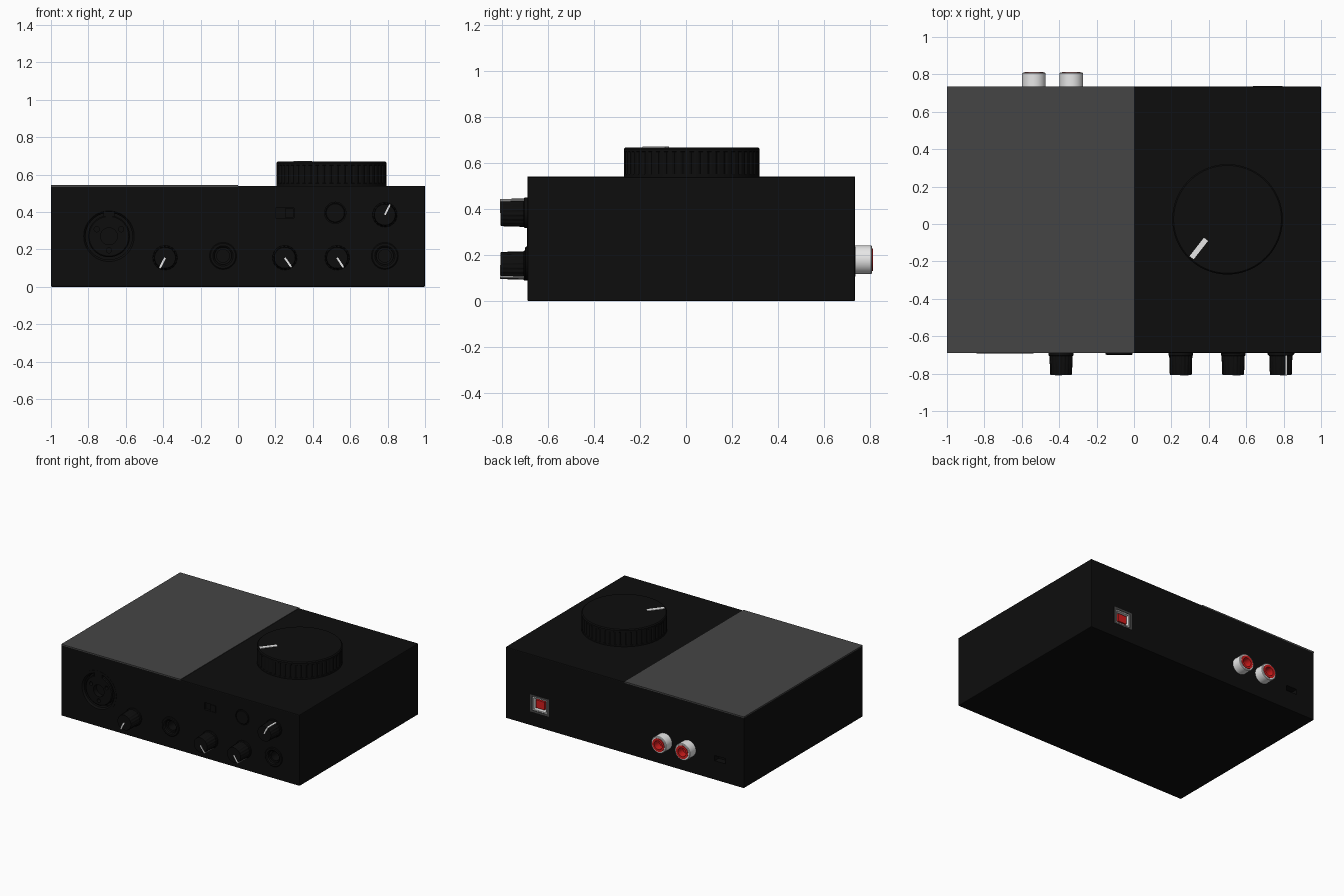
import bpy, bmesh, math
from mathutils import Matrix, Vector

if "Cube" in bpy.data.objects:
    bpy.data.objects.remove(bpy.data.objects["Cube"])


def material(name, rgb):
    m = bpy.data.materials.new(name)
    m.diffuse_color = (*rgb, 1)
    m.use_nodes = True
    m.node_tree.nodes["Principled BSDF"].inputs["Base Color"].default_value = m.diffuse_color
    return m


BLACK = material("black", (0.004, 0.004, 0.004))
GREY = material("grey", (0.06, 0.06, 0.06))
WHITE = material("white", (0.8, 0.8, 0.8))
RED = material("red", (0.65, 0.012, 0.012))

FRONT, BACK, TOP = -0.69, 0.735, 0.54
TO_FRONT = Matrix.Rotation(math.radians(90), 4, 'X')
TO_BACK = Matrix.Rotation(math.radians(-90), 4, 'X')
UP = Matrix.Identity(4)


def finish(name, bm, mat, matrix=UP, smooth=False):
    bmesh.ops.remove_doubles(bm, verts=bm.verts, dist=1e-5)
    bmesh.ops.recalc_face_normals(bm, faces=bm.faces)
    bm.transform(matrix)
    me = bpy.data.meshes.new(name)
    bm.to_mesh(me)
    bm.free()
    me.materials.append(mat)
    ob = bpy.data.objects.new(name, me)
    bpy.context.collection.objects.link(ob)
    if smooth:
        bpy.ops.object.select_all(action='DESELECT')
        ob.select_set(True)
        bpy.context.view_layer.objects.active = ob
        bpy.ops.object.shade_smooth_by_angle(angle=math.radians(30))
    return ob


def box(name, lo, hi, mat, matrix=UP, bevel=0.0):
    bm = bmesh.new()
    lo, hi = Vector(lo), Vector(hi)
    size = Matrix.Diagonal((*(hi - lo), 1))
    bmesh.ops.create_cube(bm, size=1, matrix=Matrix.Translation((lo + hi) / 2) @ size)
    if bevel:
        bmesh.ops.bevel(bm, geom=bm.edges[:], offset=bevel, segments=2, affect='EDGES', profile=0.5)
    return finish(name, bm, mat, matrix)


def lathe(name, profile, mat, matrix=UP, segs=40, shape=None, smooth=True):
    """Revolve (radius, height) points; shape(i, radius, row) may vary the radius."""
    bm = bmesh.new()
    rows = []
    for j, (r, h) in enumerate(profile):
        row = []
        for i in range(segs):
            a = 2 * math.pi * i / segs
            q = shape(i, r, j) if shape else r
            row.append(bm.verts.new((q * math.cos(a), q * math.sin(a), h)))
        rows.append(row)
    for a, b in zip(rows, rows[1:]):
        for i in range(segs):
            k = (i + 1) % segs
            bm.faces.new((a[i], a[k], b[k], b[i]))
    return finish(name, bm, mat, matrix, smooth)


def on_front(x, z):
    return Matrix.Translation((x, FRONT, z)) @ TO_FRONT


def on_back(x, z):
    return Matrix.Translation((x, BACK, z)) @ TO_BACK


def cut(target, cutter):
    mod = target.modifiers.new("hole", 'BOOLEAN')
    mod.operation, mod.solver, mod.object = 'DIFFERENCE', 'EXACT', cutter
    bpy.context.view_layer.objects.active = target
    bpy.ops.object.modifier_apply(modifier=mod.name)
    bpy.data.objects.remove(cutter)


def round_cutter(r, depth, matrix):
    return lathe("cutter", [(0, -depth), (r, -depth), (r, 0.05), (0, 0.05)], BLACK, matrix, smooth=False)


# Case with its sockets cut out
case = box("case", (-1, FRONT, 0), (1, BACK, TOP), BLACK, bevel=0.006)
MIC, LINE, PHONES = (-0.69, 0.27), (-0.08, 0.165), (0.785, 0.165)
USB = (0.715, 0.172)
cut(case, round_cutter(0.153, 0.05, on_front(*MIC)))
for p in (LINE, PHONES):
    cut(case, round_cutter(0.05, 0.12, on_front(*p)))
cut(case, round_cutter(0.057, 0.01, on_front(0.52, 0.395)))
cut(case, box("cutter", (-0.05, -0.027, -0.02), (0.05, 0.027, 0.05), BLACK, on_front(0.25, 0.395)))
cut(case, box("cutter", (-0.08, -0.065, -0.08), (0.08, 0.065, 0.05), BLACK, on_back(*USB)))
cut(case, box("cutter", (-0.045, -0.02, -0.05), (0.045, 0.02, 0.05), BLACK, on_back(-0.80, 0.165)))

# Grey half of the lid
box("lid_panel", (-1, FRONT, TOP - 0.008), (0, BACK, TOP + 0.003), GREY)

# Microphone socket: rim, core with a centre hole, and pin holes
mic = on_front(*MIC)
lathe("mic_rim", [(0.153, -0.05), (0.153, 0.002), (0.135, 0.002), (0.125, -0.012), (0.125, -0.05)],
      BLACK, mic, 56)
core = lathe("mic_core", [(0, -0.06), (0.112, -0.06), (0.112, -0.012), (0.106, -0.006), (0, -0.006)],
             BLACK, mic, 56)
cut(core, round_cutter(0.045, 0.045, mic))
for a in (30, 150, 270):
    c, s = 0.075 * math.cos(math.radians(a)), 0.075 * math.sin(math.radians(a))
    cut(core, round_cutter(0.014, 0.04, mic @ Matrix.Translation((c, s, 0))))
box("mic_latch", (-0.03, 0.105, -0.05), (0.03, 0.138, 0.0), BLACK, mic)

# Jack sockets with collar rings
for name, p in (("line", LINE), ("phones", PHONES)):
    lathe(name + "_jack_collar", [(0.072, -0.005), (0.072, 0.006), (0.067, 0.01), (0.054, 0.01),
                                  (0.046, 0.003), (0.046, -0.03)], BLACK, on_front(*p))
    lathe(name + "_jack_sleeve", [(0.05, -0.015), (0.034, -0.015), (0.034, -0.1), (0, -0.1)],
          BLACK, on_front(*p))

# Push button and slide switch
lathe("push_button", [(0.052, -0.01), (0.052, 0), (0.048, 0.003), (0, 0.003)], BLACK, on_front(0.52, 0.395))
box("slide_switch", (0.0, -0.024, -0.02), (0.046, 0.024, 0.001), BLACK, on_front(0.25, 0.395))


# Small fluted knobs, each with a pointer on its face and side
def flute(i, r, j):
    return r - 0.003 if 2 <= j <= 3 and i % 4 < 2 else r


KNOBS = ((-0.39, 0.155, 243), (0.25, 0.155, -55), (0.53, 0.155, -57), (0.785, 0.385, 63))
for n, (x, z, angle) in enumerate(KNOBS, 1):
    m = on_front(x, z)
    lathe(f"knob_{n}", [(0.066, 0), (0.066, 0.012), (0.062, 0.016), (0.059, 0.112), (0.056, 0.117), (0, 0.117)],
          BLACK, m, 72, flute)
    turn = m @ Matrix.Rotation(math.radians(angle), 4, 'Z')
    box(f"knob_{n}_pointer_face", (0.0, -0.005, 0.114), (0.061, 0.005, 0.119), WHITE, turn)
    box(f"knob_{n}_pointer_side", (0.054, -0.005, 0.014), (0.063, 0.005, 0.119), WHITE, turn)


# Large ribbed volume dial with its pointer
def rib(i, r, j):
    return r - 0.006 if 2 <= j <= 3 and i % 4 < 1 else r


dial = Matrix.Translation((0.5, 0.025, TOP))
lathe("volume_dial", [(0.295, -0.002), (0.295, 0.012), (0.295, 0.014), (0.295, 0.108), (0.295, 0.11),
                      (0.295, 0.122), (0.288, 0.129), (0, 0.129)], BLACK, dial, 192, rib)
box("volume_pointer", (0.155, -0.014, 0.125), (0.28, 0.014, 0.132), WHITE,
    dial @ Matrix.Rotation(math.radians(232), 4, 'Z') @ Matrix.Translation((0, -0.025, 0)))

# Rear output sockets
for n, x in enumerate((-0.535, -0.335), 1):
    m = on_back(x, 0.18)
    lathe(f"output_{n}_shell", [(0.063, -0.002), (0.063, 0.07), (0.059, 0.074), (0.049, 0.074), (0.049, 0.05)],
          WHITE, m)
    lathe(f"output_{n}_insert", [(0.05, 0.05), (0.05, 0.078), (0.033, 0.078), (0.033, 0.02), (0, 0.02)], RED, m)

# Rear data port: grey frame, white lining, red tongue
m = on_back(*USB)
for s in (-1, 1):
    box("port_frame_side", (s * 0.07 - 0.01, -0.065, -0.07), (s * 0.07 + 0.01, 0.065, 0.002), GREY, m)
    box("port_frame_edge", (-0.06, s * 0.058 - 0.007, -0.07), (0.06, s * 0.058 + 0.007, 0.002), GREY, m)
    box("port_lining_side", (s * 0.056 - 0.004, -0.051, -0.07), (s * 0.056 + 0.004, 0.051, -0.002), WHITE, m)
    box("port_lining_edge", (-0.052, s * 0.047 - 0.004, -0.07), (0.052, s * 0.047 + 0.004, -0.002), WHITE, m)
box("port_back", (-0.08, -0.065, -0.08), (0.08, 0.065, -0.068), WHITE, m)
box("port_tongue", (-0.036, -0.03, -0.07), (0.036, 0.03, -0.008), RED, m)
